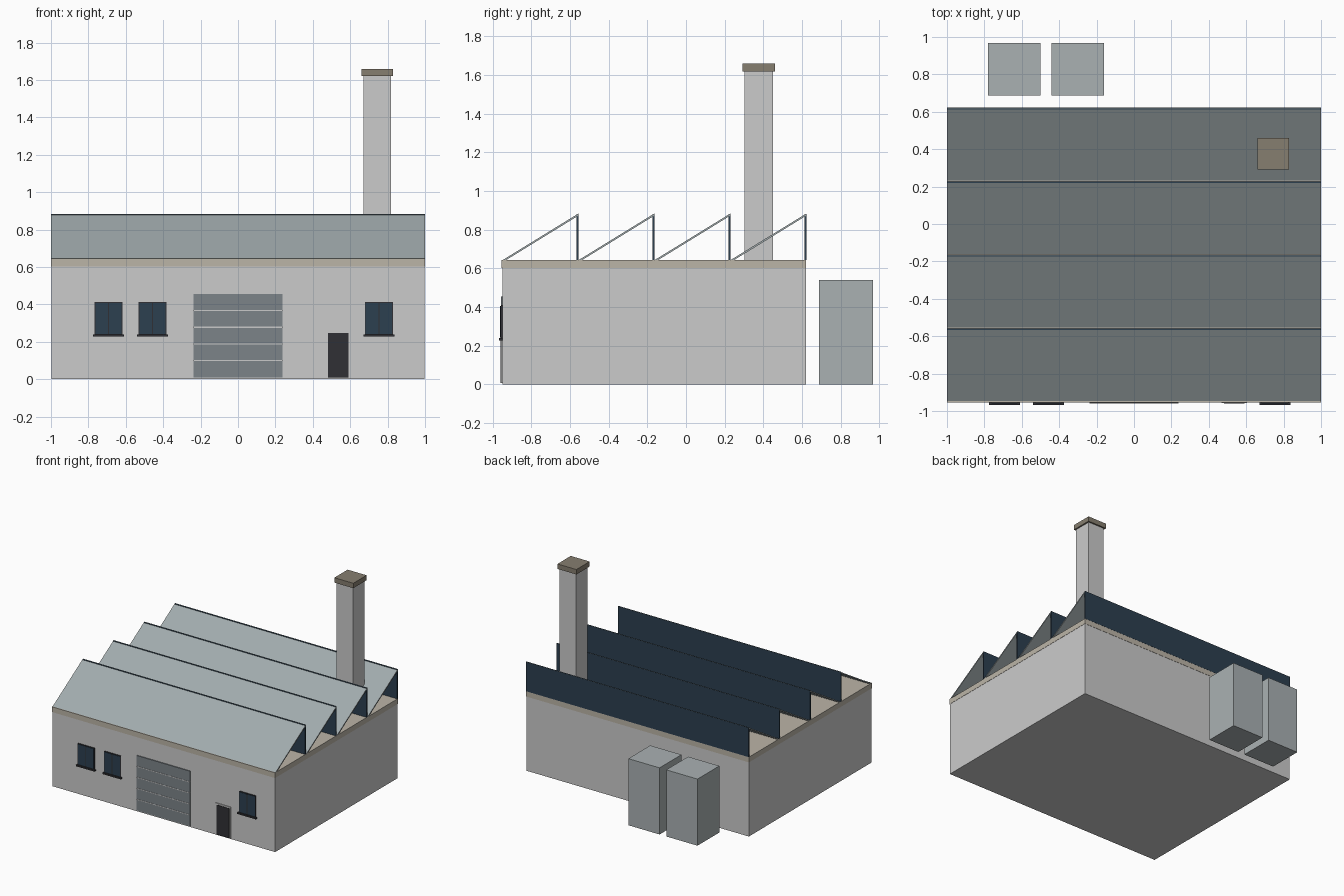
import bpy
import bmesh

if "Cube" in bpy.data.objects:
    bpy.data.objects.remove(bpy.data.objects["Cube"])


def material(name, r, g, b):
    m = bpy.data.materials.new(name)
    m.diffuse_color = (r, g, b, 1)
    m.use_nodes = True
    m.node_tree.nodes["Principled BSDF"].inputs["Base Color"].default_value = m.diffuse_color
    return m


GLASS = material("dark_blue_glass", 0.025, 0.05, 0.08)
SHEET = material("roof_sheet", 0.36, 0.41, 0.42)
TRIM = material("beige_trim", 0.50, 0.46, 0.39)
CAP = material("brown_cap", 0.24, 0.21, 0.16)
SHUTTER = material("shutter_grey", 0.20, 0.23, 0.25)
PALE = material("pale_frame", 0.65, 0.65, 0.62)
DARK = material("dark_frame", 0.03, 0.03, 0.035)
STEEL = material("tank_steel", 0.40, 0.44, 0.45)


def prism(name, profile, x0, x1, mat=None):
    """Extrude a (y, z) profile along x."""
    bm = bmesh.new()
    face = bm.faces.new([bm.verts.new((x0, y, z)) for y, z in profile])
    ext = bmesh.ops.extrude_face_region(bm, geom=[face])
    moved = [v for v in ext["geom"] if isinstance(v, bmesh.types.BMVert)]
    bmesh.ops.translate(bm, verts=moved, vec=(x1 - x0, 0, 0))
    bmesh.ops.recalc_face_normals(bm, faces=bm.faces)
    mesh = bpy.data.meshes.new(name)
    bm.to_mesh(mesh)
    bm.free()
    if mat:
        mesh.materials.append(mat)
    obj = bpy.data.objects.new(name, mesh)
    bpy.context.collection.objects.link(obj)
    return obj


def box(name, x, y, z, mat=None):
    return prism(name, [(y[0], z[0]), (y[1], z[0]), (y[1], z[1]), (y[0], z[1])],
                 x[0], x[1], mat)


FRONT, BACK, EAVE, RIDGE = -0.95, 0.622, 0.645, 0.884

# Hall and eaves band
box("hall_walls", (-0.998, 0.998), (FRONT, 0.62), (0, 0.602))
box("eaves_band", (-1, 1), (-0.954, BACK), (0.602, EAVE), TRIM)

# Sawtooth roof: sloping sheet plus upright glazing, open at the ends
pitch = (BACK - FRONT) / 4
for i in range(4):
    y0 = FRONT + i * pitch
    y1 = y0 + pitch
    prism(f"roof_slope_{i + 1}",
          [(y0 + 0.004, EAVE), (y0 + 0.022, EAVE), (y1, RIDGE - 0.011), (y1, RIDGE)],
          -1, 1, SHEET)
    box(f"roof_glazing_{i + 1}", (-0.999, 0.999), (y1 - 0.009, y1 + 0.001),
        (EAVE, RIDGE - 0.002), GLASS)

# Chimney
box("chimney_shaft", (0.672, 0.818), (0.303, 0.449), (EAVE, 1.62))
box("chimney_cap", (0.66, 0.83), (0.291, 0.461), (1.62, 1.66), CAP)

# Tanks behind the hall
for i, x in enumerate((-0.64, -0.30)):
    box(f"tank_{i + 1}", (x - 0.14, x + 0.14), (0.687, 0.967), (0, 0.54), STEEL)

# Roller door with slat lines
box("roller_door", (-0.238, 0.238), (-0.957, FRONT), (0.01, 0.455), SHUTTER)
for i in range(4):
    z = 0.10 + i * 0.089
    box(f"door_slat_{i + 1}", (-0.238, 0.238), (-0.959, FRONT),
        (z - 0.003, z + 0.003), PALE)

# Entrance door
box("entrance_frame", (0.468, 0.604), (-0.956, FRONT), (0.008, 0.26), PALE)
box("entrance_door", (0.481, 0.591), (-0.960, FRONT), (0.008, 0.248), DARK)

# Windows
for i, x in enumerate((-0.693, -0.457, 0.753)):
    box(f"window_frame_{i + 1}", (x - 0.075, x + 0.075), (-0.956, FRONT),
        (0.238, 0.412), DARK)
    box(f"window_glass_{i + 1}", (x - 0.07, x + 0.07), (-0.959, FRONT),
        (0.243, 0.407), GLASS)
    box(f"window_mullion_{i + 1}", (x - 0.003, x + 0.003), (-0.961, FRONT),
        (0.243, 0.407), DARK)
    box(f"window_sill_{i + 1}", (x - 0.083, x + 0.083), (-0.967, FRONT),
        (0.228, 0.24), DARK)
